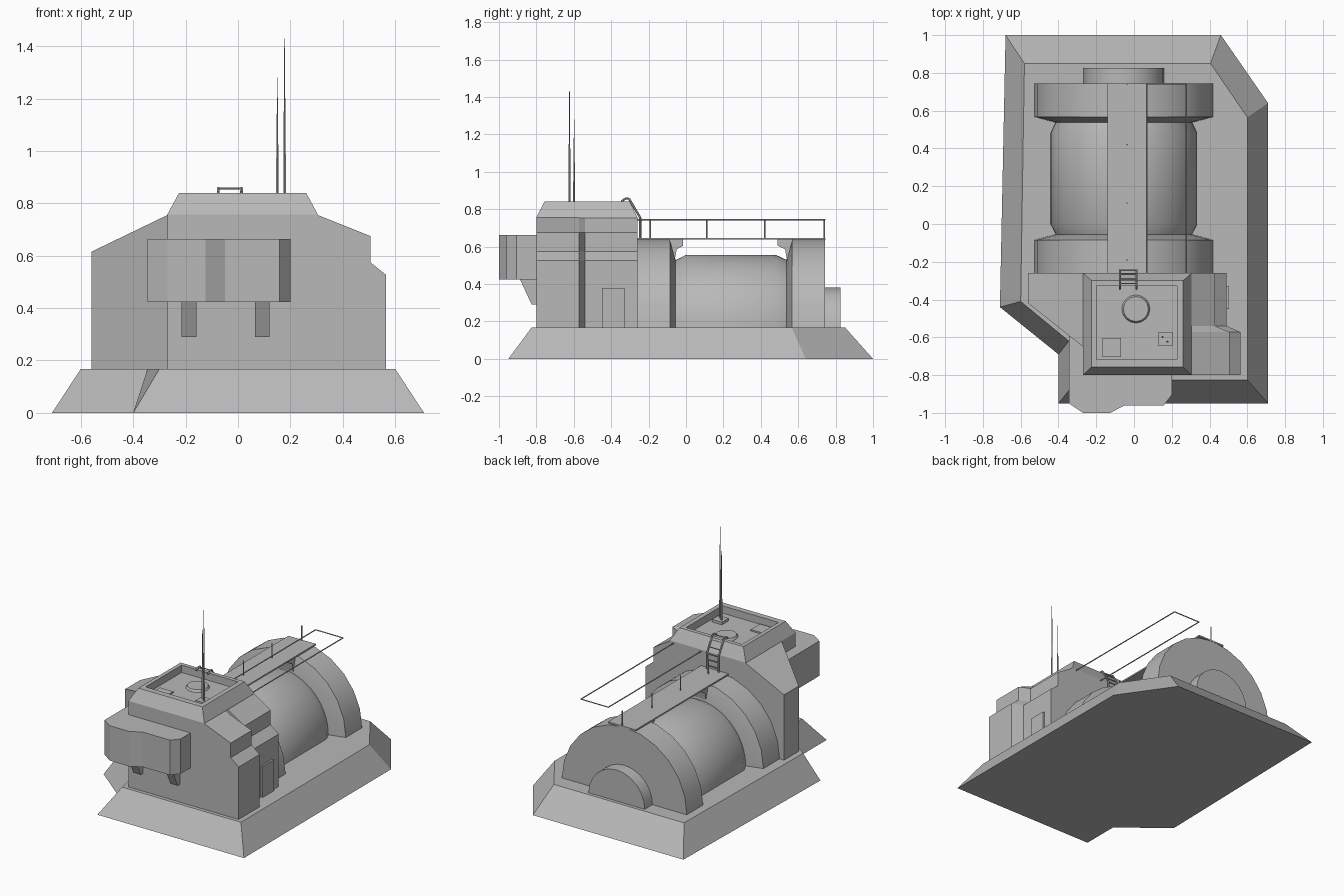
import bpy, bmesh, math
from mathutils import Vector

if "Cube" in bpy.data.objects:
    bpy.data.objects.remove(bpy.data.objects["Cube"])

grey = bpy.data.materials.new("concrete_grey")
grey.diffuse_color = (0.48, 0.48, 0.48, 1)
grey.use_nodes = True
grey.node_tree.nodes["Principled BSDF"].inputs["Base Color"].default_value = grey.diffuse_color


def finish(name, bm, smooth=False):
    bmesh.ops.recalc_face_normals(bm, faces=bm.faces)
    me = bpy.data.meshes.new(name)
    bm.to_mesh(me)
    bm.free()
    me.materials.append(grey)
    if smooth:
        me.shade_smooth()
        me.set_sharp_from_angle(angle=math.radians(28))
    ob = bpy.data.objects.new(name, me)
    bpy.context.collection.objects.link(ob)
    return ob


def loft(name, sections, smooth=False):
    """Skin between matching closed point loops and cap both ends."""
    bm = bmesh.new()
    rings = [[bm.verts.new(p) for p in s] for s in sections]
    n = len(rings[0])
    for a, b in zip(rings, rings[1:]):
        for i in range(n):
            j = (i + 1) % n
            bm.faces.new((a[i], a[j], b[j], b[i]))
    bm.faces.new(rings[0])
    bm.faces.new(rings[-1])
    return finish(name, bm, smooth)


def prism(name, pts, z0, z1):
    return loft(name, [[(x, y, z) for x, y in pts] for z in (z0, z1)])


def prism_x(name, pts, x0, x1):
    return loft(name, [[(x, y, z) for y, z in pts] for x in (x0, x1)])


def rect(x0, x1, y0, y1, z):
    return [(x0, y0, z), (x1, y0, z), (x1, y1, z), (x0, y1, z)]


def box(name, x0, x1, y0, y1, z0, z1):
    return loft(name, [rect(x0, x1, y0, y1, z) for z in (z0, z1)])


def drum(name, profile, segs, cx=-0.0535, cz=0.168):
    """Half drum along y; profile is a list of (y, radius)."""
    arc = [math.pi * i / segs for i in range(segs + 1)]
    return loft(name, [[(cx + r * math.cos(a), y, cz + r * math.sin(a)) for a in arc]
                       for y, r in profile], True)


def rod(name, pts, r, r_end=None, sides=6):
    """Straight round bars through a list of points."""
    bm = bmesh.new()
    for p, q in zip(pts, pts[1:]):
        p, q = Vector(p), Vector(q)
        d = q - p
        m = d.to_track_quat('Z', 'Y').to_matrix().to_4x4()
        m.translation = (p + q) / 2
        bmesh.ops.create_cone(bm, cap_ends=True, segments=sides, radius1=r,
                              radius2=r if r_end is None else r_end,
                              depth=d.length, matrix=m)
    return finish(name, bm)


# Sloped foundation
foot = [(-0.68, 1.0), (0.46, 1.0), (0.71, 0.64), (0.71, -0.95),
        (-0.40, -0.95), (-0.40, -0.69), (-0.71, -0.44)]
deck = [(-0.58, 0.85), (0.405, 0.85), (0.60, 0.565), (0.60, -0.825),
        (-0.30, -0.825), (-0.345, -0.62), (-0.60, -0.41)]
loft("foundation", [[(x, y, 0) for x, y in foot], [(x, y, 0.168) for x, y in deck]])

# Central tower with bevelled top and sunken roof
loft("tower", [rect(-0.27, 0.305, -0.80, -0.26, 0.168),
               rect(-0.27, 0.305, -0.80, -0.26, 0.757),
               rect(-0.225, 0.26, -0.757, -0.30, 0.84),
               rect(-0.198, 0.228, -0.717, -0.327, 0.84),
               rect(-0.198, 0.228, -0.717, -0.327, 0.79)])

# Left wing with sloping roof and slanted front
wing = [(-0.56, -0.26), (-0.56, -0.42), (-0.27, -0.65), (-0.27, -0.26)]
loft("left_wing", [[(x, y, 0.168) for x, y in wing],
                   [(x, y, 0.615 if x < -0.5 else 0.755) for x, y in wing]])


# Right wing, stepped in towards the back
def right_section(y, shoulder, side):
    return [(0.30, y, 0.168), (0.30, y, 0.757), (shoulder, y, 0.675),
            (shoulder, y, 0.575), (side, y, 0.527), (side, y, 0.168)]


loft("right_wing", [right_section(-0.80, 0.505, 0.565), right_section(-0.573, 0.505, 0.565),
                    right_section(-0.54, 0.43, 0.49), right_section(-0.26, 0.43, 0.49)])
box("side_door", 0.48, 0.502, -0.45, -0.328, 0.168, 0.38)

# Overhanging front bay and its brackets
prism("front_bay", [(-0.345, -0.59), (-0.345, -0.95), (-0.27, -1.0), (-0.125, -1.0),
                    (-0.05, -0.96), (0.158, -0.96), (0.20, -0.905), (0.20, -0.79),
                    (-0.26, -0.79), (-0.26, -0.65)], 0.424, 0.663)
for i, x in enumerate((-0.215, 0.065)):
    prism_x(f"bay_bracket_{i}", [(-0.79, 0.43), (-0.89, 0.43), (-0.825, 0.29), (-0.79, 0.29)],
            x, x + 0.056)

# Rounded hall: barrel, two end rings, rear disc
drum("barrel", [(-0.07, 0.355), (-0.055, 0.36), (0.0, 0.388), (0.48, 0.388),
                (0.54, 0.36), (0.555, 0.355)], 32)
drum("rear_ring", [(0.537, 0.36), (0.567, 0.473), (0.743, 0.473)], 12)
drum("front_ring", [(-0.055, 0.36), (-0.085, 0.473), (-0.265, 0.473)], 12)
drum("rear_disc", [(0.74, 0.213), (0.827, 0.213)], 12)

# Walkway with supports, centre posts and offset handrail
box("walkway", -0.14, 0.068, -0.262, 0.745, 0.637, 0.647)
prism_x("walkway_support_rear", [(0.49, 0.64), (0.57, 0.64), (0.56, 0.52), (0.54, 0.53),
                                 (0.53, 0.585), (0.49, 0.605)], -0.11, 0.04)
prism_x("walkway_support_front", [(-0.015, 0.64), (-0.09, 0.64), (-0.08, 0.52), (-0.06, 0.53),
                                  (-0.05, 0.585), (-0.015, 0.605)], -0.11, 0.04)
for i, y in enumerate((-0.19, 0.11, 0.42, 0.74)):
    rod(f"rail_post_{i}", [(-0.036, y, 0.64), (-0.036, y, 0.747)], 0.004)
rod("handrail", [(0.068, -0.262, 0.745), (0.068, 0.742, 0.745),
                 (0.276, 0.742, 0.745), (0.276, -0.262, 0.745)], 0.004)

# Ladder from walkway over the parapet
path = [(-0.245, 0.645), (-0.245, 0.755), (-0.305, 0.857), (-0.325, 0.857), (-0.345, 0.842)]
for side, x in (("left", -0.075), ("right", 0.013)):
    rod(f"ladder_rail_{side}", [(x, y, z) for y, z in path], 0.006)
for i, (y, z) in enumerate([(-0.245, 0.67), (-0.245, 0.71), (-0.245, 0.75),
                            (-0.265, 0.79), (-0.29, 0.83), (-0.315, 0.857)]):
    rod(f"ladder_rung_{i}", [(-0.075, y, z), (0.013, y, z)], 0.004)

# Roof fittings
rod("roof_hatch", [(0.01, -0.45, 0.785), (0.01, -0.45, 0.805)], 0.077, 0.066, 16)
box("roof_vent", -0.168, -0.068, -0.703, -0.603, 0.785, 0.80)
box("antenna_base", 0.13, 0.205, -0.645, -0.573, 0.785, 0.808)
for i, (x, y, mid, top) in enumerate(((0.15, -0.598, 1.05, 1.28), (0.178, -0.623, 1.15, 1.43))):
    rod(f"antenna_{i}", [(x, y, 0.80), (x, y, mid)], 0.006, 0.004)
    rod(f"antenna_tip_{i}", [(x, y, mid), (x, y, top)], 0.003, 0.0015)
